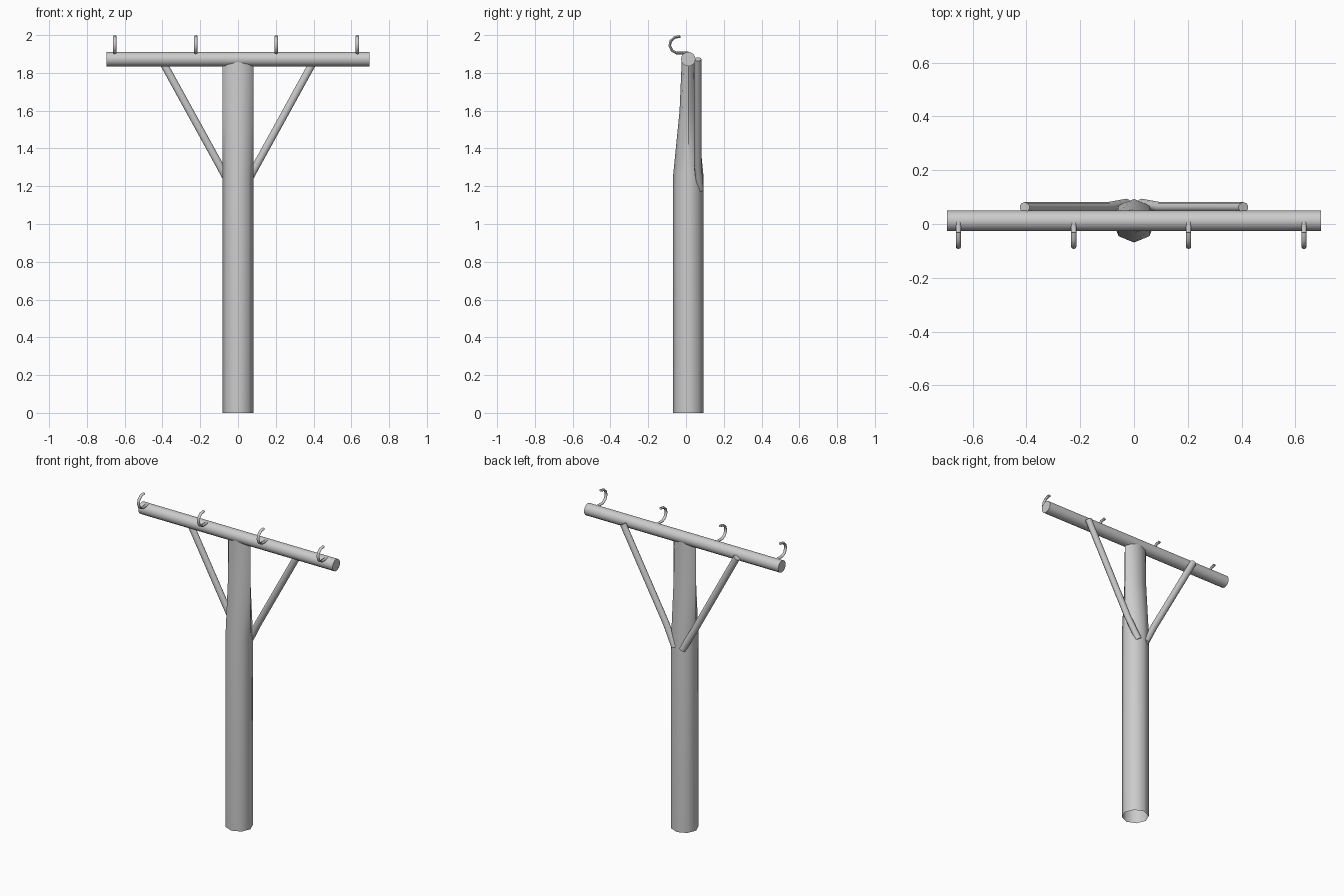
import bpy, bmesh, math
from mathutils import Vector

if "Cube" in bpy.data.objects:
    bpy.data.objects.remove(bpy.data.objects["Cube"], do_unlink=True)

AXIS_Y = 0.012   # depth of the pole and crossarm centre line
ARM_Z = 1.873

grey = bpy.data.materials.new("light grey")
grey.use_nodes = True
grey.diffuse_color = (0.6, 0.6, 0.6, 1)
grey.node_tree.nodes["Principled BSDF"].inputs["Base Color"].default_value = (0.6, 0.6, 0.6, 1)


def loft(name, rings, caps=True, angle=50):
    """Skin a list of equal-length point rings into a smooth object."""
    bm = bmesh.new()
    loops = [[bm.verts.new(p) for p in ring] for ring in rings]
    n = len(loops[0])
    for a, b in zip(loops, loops[1:]):
        for i in range(n):
            j = (i + 1) % n
            bm.faces.new((a[i], a[j], b[j], b[i]))
    if caps:
        bm.faces.new(loops[0][::-1])
        bm.faces.new(loops[-1])
    bmesh.ops.recalc_face_normals(bm, faces=bm.faces)
    mesh = bpy.data.meshes.new(name)
    bm.to_mesh(mesh)
    bm.free()
    mesh.materials.append(grey)
    obj = bpy.data.objects.new(name, mesh)
    bpy.context.collection.objects.link(obj)
    bpy.ops.object.select_all(action="DESELECT")
    obj.select_set(True)
    bpy.context.view_layer.objects.active = obj
    bpy.ops.object.shade_smooth_by_angle(angle=math.radians(angle))
    return obj


def tube(name, path, side, r_side, r_other, sides):
    """Sweep an oval along a path; side is the axis square to its bends."""
    pts = [Vector(p) for p in path]
    side = Vector(side)
    rings = []
    for i, p in enumerate(pts):
        along = (pts[min(i + 1, len(pts) - 1)] - pts[max(i - 1, 0)]).normalized()
        u = (side - along * side.dot(along)).normalized()
        v = along.cross(u)
        angles = [math.tau * k / sides for k in range(sides)]
        rings.append([p + u * r_side * math.cos(a) + v * r_other * math.sin(a) for a in angles])
    return loft(name, rings)


# Eight-sided pole, open underneath, flattened front to back near the top
pole_rings = []
for z, half_depth in ((0, 0.081), (1.25, 0.081), (1.6, 0.046), (1.88, 0.034)):
    pole_rings.append([(0.081 * math.cos(k * math.tau / 8),
                        AXIS_Y + half_depth * math.sin(k * math.tau / 8), z) for k in range(8)])
loft("pole", pole_rings, caps=False)

# Round crossarm
tube("crossarm", [(-0.695, AXIS_Y, ARM_Z), (0.695, AXIS_Y, ARM_Z)], (0, 1, 0), 0.038, 0.038, 16)

# Diagonal braces behind the pole, bending out to meet it at the foot
for label, s in (("left", 1), ("right", -1)):
    tube(label + "_brace",
         [(s * 0.407, 0.062, 1.873), (s * 0.1, 0.062, 1.315), (s * 0.028, 0.075, 1.182)],
         (0, 1, 0), 0.019, 0.021, 10)

# Wire hooks along the top of the crossarm
hook = [(0.012, 1.905), (-0.05, 1.905), (-0.074, 1.918), (-0.086, 1.945),
        (-0.08, 1.97), (-0.06, 1.988), (-0.03, 1.993)]
for i, x in enumerate((-0.653, -0.224, 0.203, 0.632)):
    tube("wire_hook_%d" % (i + 1), [(x, y, z) for y, z in hook], (1, 0, 0), 0.0095, 0.007, 8)
